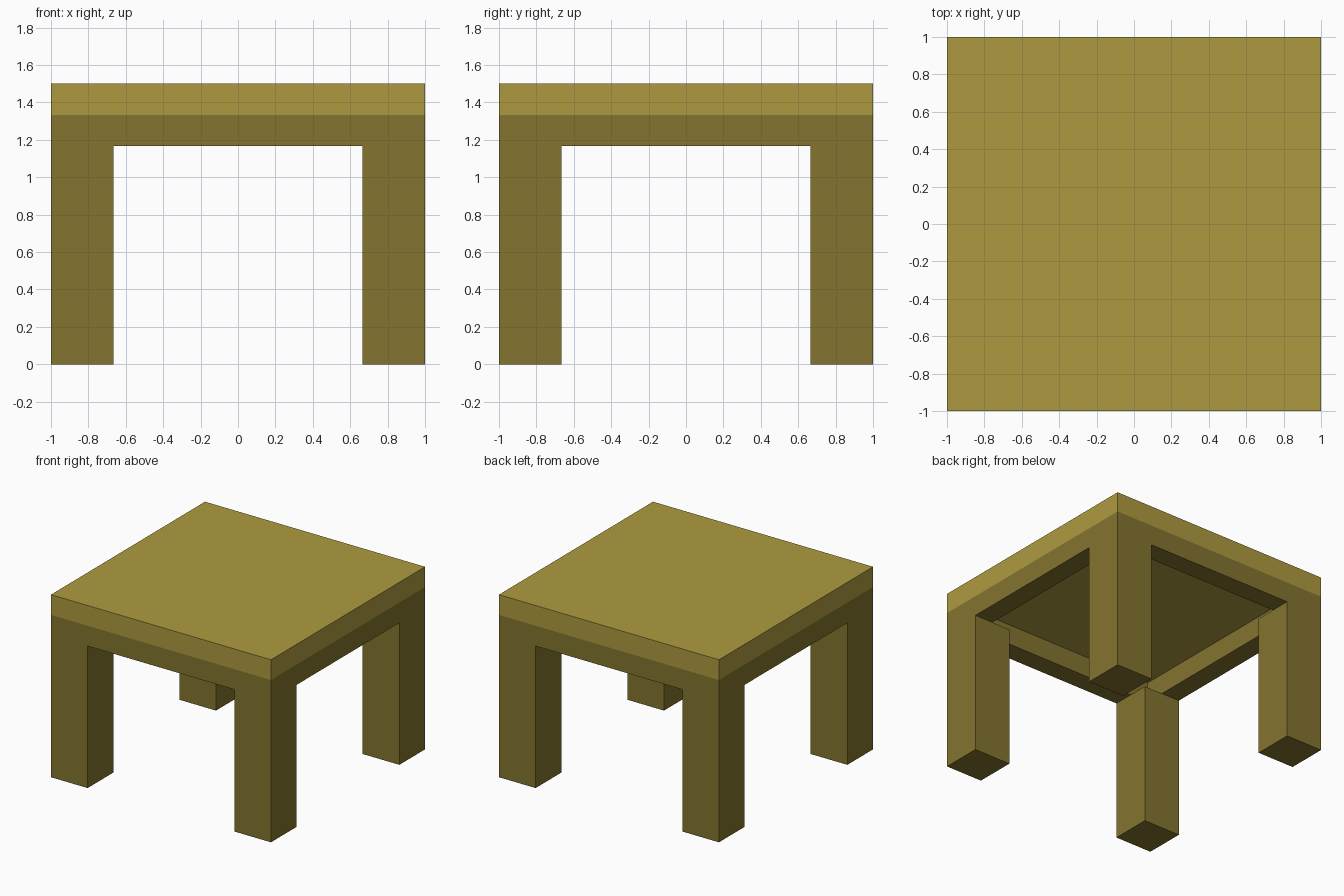
import bpy

if "Cube" in bpy.data.objects:
    bpy.data.objects.remove(bpy.data.objects["Cube"])

T = 1 / 6  # base unit: slab, apron height and rail thickness


def material(name, color):
    m = bpy.data.materials.new(name)
    m.diffuse_color = (*color, 1)
    m.use_nodes = True
    m.node_tree.nodes["Principled BSDF"].inputs["Base Color"].default_value = m.diffuse_color
    return m


light = material("light_olive_wood", (0.423, 0.323, 0.051))
dark = material("dark_olive_wood", (0.227, 0.175, 0.028))


def box(name, center, size, mat):
    bpy.ops.mesh.primitive_cube_add(size=1, location=center)
    ob = bpy.context.object
    ob.name = name
    ob.scale = size
    bpy.ops.object.transform_apply(location=False, rotation=False, scale=True)
    ob.data.materials.append(mat)
    return ob


# Table top slab
box("table_top", (0, 0, 8.5 * T), (2, 2, T), light)

# Apron rails under the edge; side rails fit between front and back rails
for s, end, side in ((-1, "front", "left"), (1, "back", "right")):
    box(end + "_apron", (0, s * (1 - T / 2), 7.5 * T), (2, T, T), dark)
    box(side + "_apron", (s * (1 - T / 2), 0, 7.5 * T), (T, 2 - 2 * T, T), dark)

# Square corner legs, ending at the underside of the apron
for sy, end in ((-1, "front"), (1, "back")):
    for sx, side in ((-1, "left"), (1, "right")):
        box(f"{end}_{side}_leg", (sx * (1 - T), sy * (1 - T), 3.5 * T),
            (2 * T, 2 * T, 7 * T), dark)
